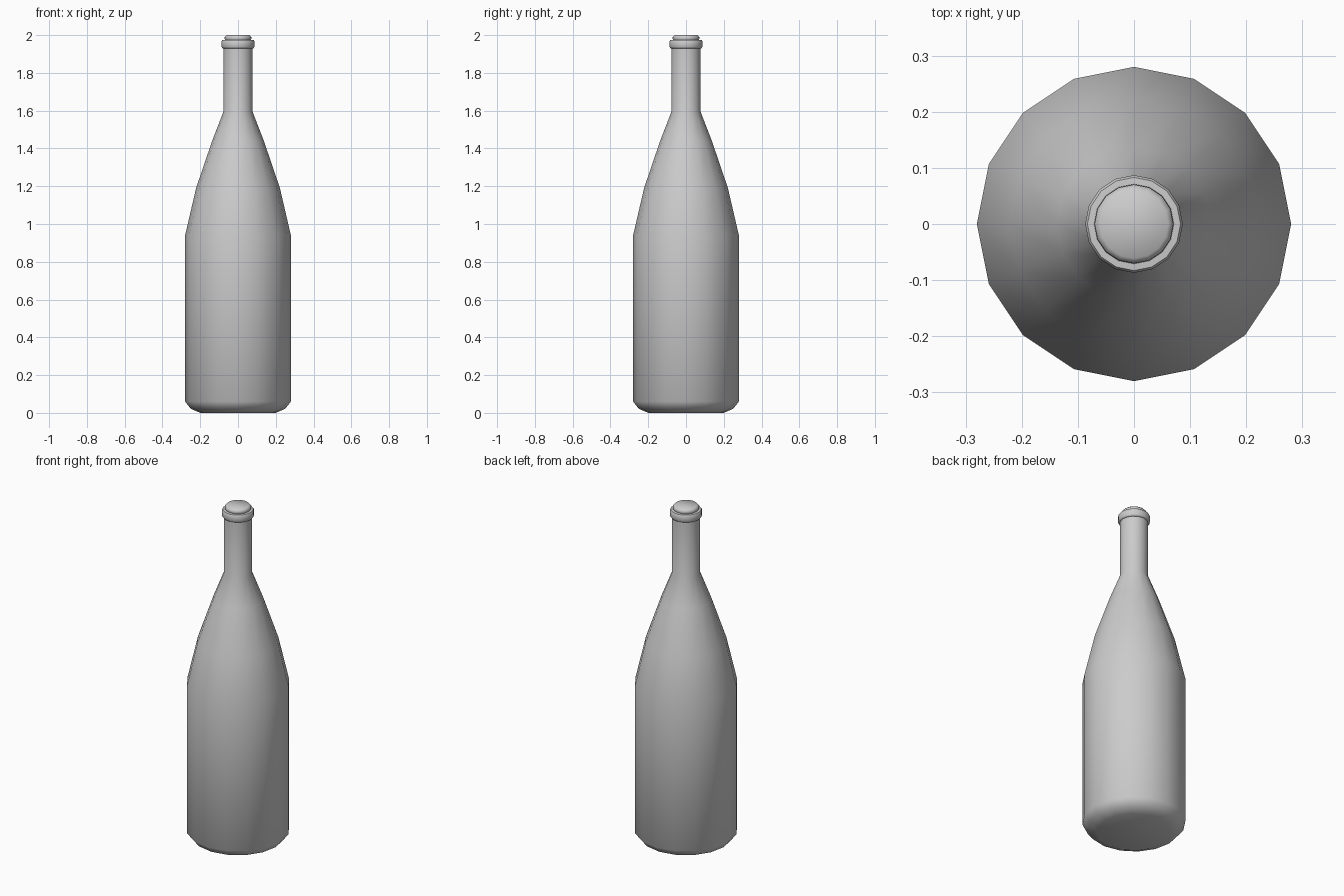
import bpy, bmesh, math

if "Cube" in bpy.data.objects:
    bpy.data.objects.remove(bpy.data.objects["Cube"])

SIDES = 16


def lathe(name, profile, angle):
    """Spin a (radius, height) profile round z and cap both ends."""
    bm = bmesh.new()
    rings = []
    for r, z in profile:
        rings.append([bm.verts.new((r * math.cos(2 * math.pi * i / SIDES),
                                    r * math.sin(2 * math.pi * i / SIDES), z))
                      for i in range(SIDES)])
    for a, b in zip(rings, rings[1:]):
        for i in range(SIDES):
            j = (i + 1) % SIDES
            bm.faces.new((a[i], a[j], b[j], b[i]))
    bm.faces.new(rings[0][::-1])
    bm.faces.new(rings[-1])
    mesh = bpy.data.meshes.new(name)
    bm.to_mesh(mesh)
    bm.free()
    obj = bpy.data.objects.new(name, mesh)
    bpy.context.collection.objects.link(obj)
    bpy.ops.object.select_all(action='DESELECT')
    obj.select_set(True)
    bpy.context.view_layer.objects.active = obj
    bpy.ops.object.shade_smooth_by_angle(angle=math.radians(angle))
    return obj


# Body, sloping shoulders and neck
lathe("bottle_body", [
    (0.20, 0.0), (0.25, 0.022), (0.28, 0.06), (0.28, 0.94),
    (0.222, 1.19), (0.137, 1.44), (0.077, 1.595), (0.077, 1.94),
], 50)

# Raised lip round the mouth
lathe("neck_lip", [
    (0.077, 1.929), (0.083, 1.931), (0.087, 1.938),
    (0.087, 1.968), (0.083, 1.974), (0.071, 1.975),
], 50)

# Rounded stopper in the mouth
lathe("stopper", [
    (0.066, 1.97), (0.071, 1.981), (0.070, 1.991), (0.061, 2.0),
], 60)
